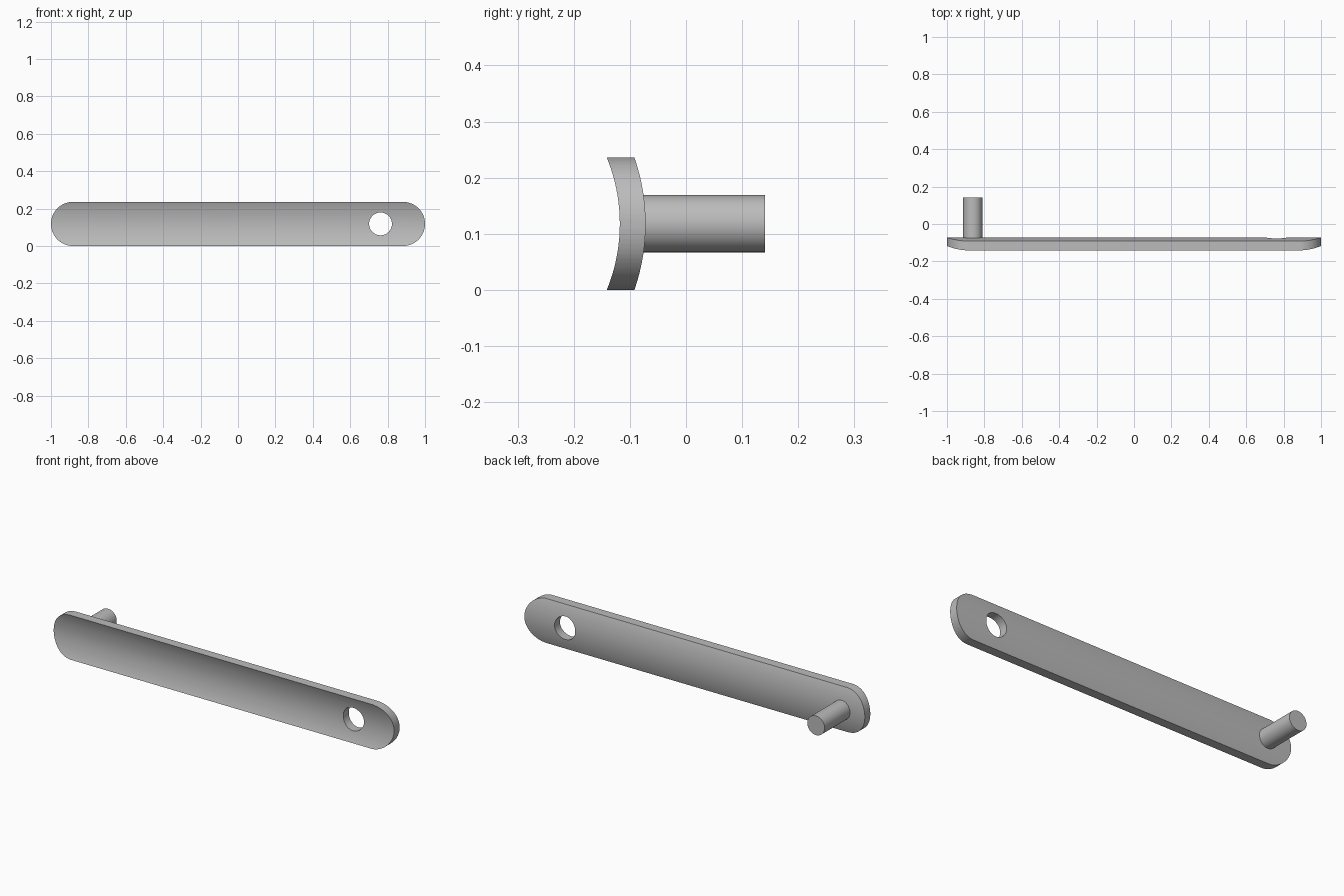
import bpy, bmesh
from math import sin, cos, asin, pi
from mathutils import Vector

cube = bpy.data.objects.get("Cube")
if cube:
    bpy.data.objects.remove(cube, do_unlink=True)

HALF = 0.118            # half height of the bar, also its end radius
AXIS_Y = -0.43          # axis of the curved cross-section
R_FRONT, R_BACK = 0.312, 0.358

metal = bpy.data.materials.new("grey metal")
metal.use_nodes = True
grey = (0.5, 0.5, 0.5, 1)
metal.diffuse_color = grey
metal.node_tree.nodes["Principled BSDF"].inputs["Base Color"].default_value = grey


def prism(name, outline, direction):
    """Extrude a closed outline of 3D points along a direction."""
    bm = bmesh.new()
    face = bm.faces.new([bm.verts.new(p) for p in outline])
    ext = bmesh.ops.extrude_face_region(bm, geom=[face], use_keep_orig=True)
    moved = [v for v in ext["geom"] if isinstance(v, bmesh.types.BMVert)]
    bmesh.ops.translate(bm, verts=moved, vec=Vector(direction))
    bmesh.ops.recalc_face_normals(bm, faces=bm.faces)
    mesh = bpy.data.meshes.new(name)
    bm.to_mesh(mesh)
    bm.free()
    mesh.materials.append(metal)
    obj = bpy.data.objects.new(name, mesh)
    bpy.context.collection.objects.link(obj)
    return obj


def circle(x, radius, y, n=64):
    return [(x + radius * cos(2 * pi * i / n), y, HALF + radius * sin(2 * pi * i / n))
            for i in range(n)]


def select(obj):
    bpy.ops.object.select_all(action="DESELECT")
    obj.select_set(True)
    bpy.context.view_layer.objects.active = obj


def cut(obj, cutter, operation):
    select(obj)
    mod = obj.modifiers.new(operation, "BOOLEAN")
    mod.operation, mod.object, mod.solver = operation, cutter, "EXACT"
    bpy.ops.object.modifier_apply(modifier=mod.name)
    bpy.data.objects.remove(cutter, do_unlink=True)


def arc(radius, reach, n=32):
    top = asin(reach / radius)
    angles = [top * (2 * i / n - 1) for i in range(n + 1)]
    return [(-1.1, AXIS_Y + radius * cos(a), HALF + radius * sin(a)) for a in angles]


# Bar: a bowed section, trimmed to a round-ended outline
reach = HALF + 0.02
bar = prism("curved_bar", arc(R_FRONT, reach) + arc(R_BACK, reach)[::-1], (2.2, 0, 0))

n = 40
ends = []
for side, start in ((1, -pi / 2), (-1, pi / 2)):
    for i in range(n + 1):
        a = start + pi * i / n
        ends.append((side * (1 - HALF) + HALF * cos(a), -0.3, HALF + HALF * sin(a)))
cut(bar, prism("outline_cutter", ends, (0, 0.5, 0)), "INTERSECT")

# Through hole near the left end
cut(bar, prism("hole_cutter", circle(0.762, 0.061, -0.3), (0, 0.5, 0)), "DIFFERENCE")

# Pin on the back near the right end
pin = prism("pin", circle(-0.862, 0.051, -0.095), (0, 0.236, 0))

for obj in (bar, pin):
    select(obj)
    bpy.ops.object.shade_smooth_by_angle(angle=pi / 6)
